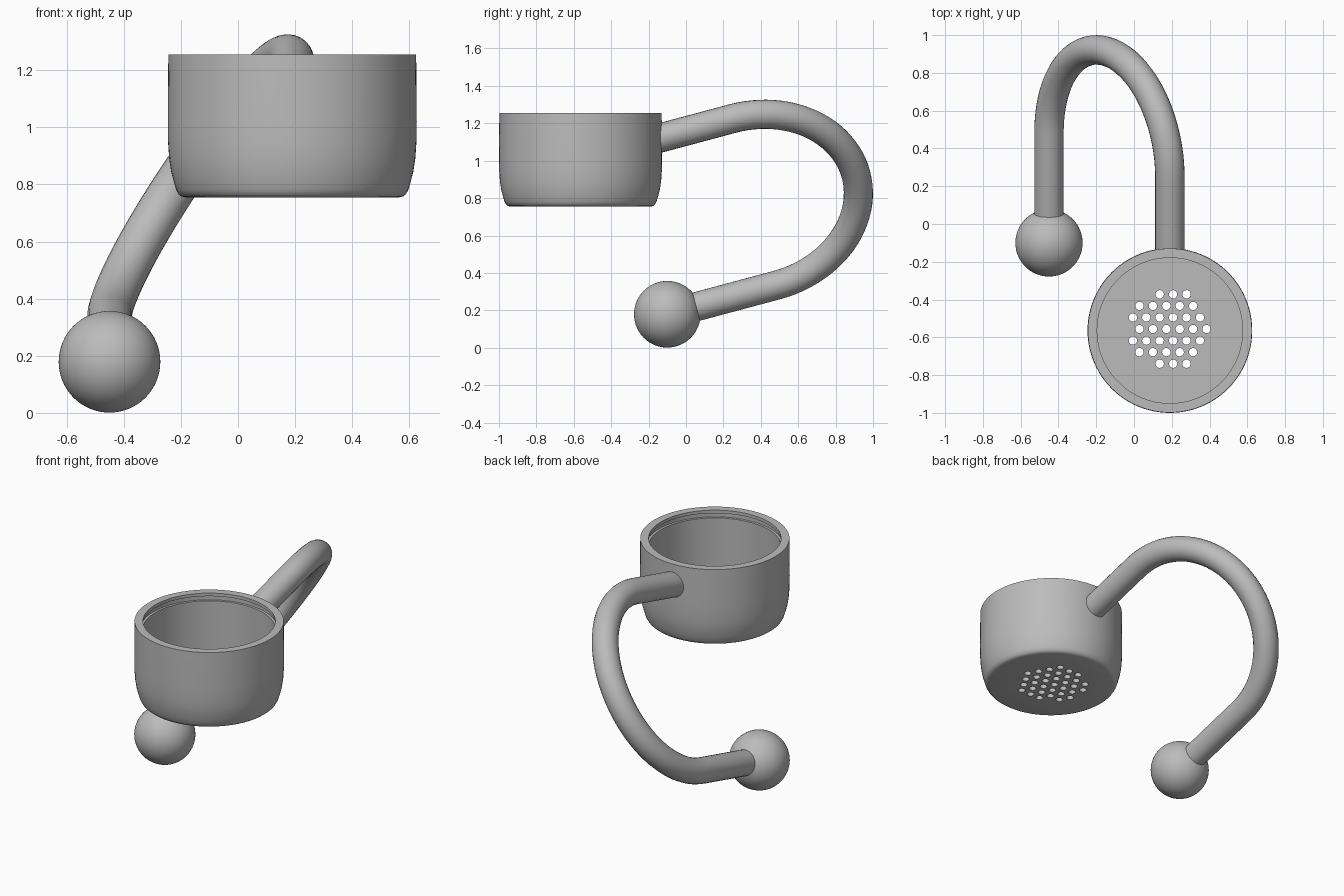
import bpy, bmesh, math
from mathutils import Vector, Matrix

if "Cube" in bpy.data.objects:
    bpy.data.objects.remove(bpy.data.objects["Cube"], do_unlink=True)

grey = bpy.data.materials.new("plain grey")
grey.use_nodes = True
grey.diffuse_color = (0.5, 0.5, 0.5, 1)
grey.node_tree.nodes["Principled BSDF"].inputs["Base Color"].default_value = (0.5, 0.5, 0.5, 1)

CUP = Vector((0.19, -0.564, 0))
BALL = Vector((-0.45, -0.1, 0.179))


def add_object(name, bm):
    mesh = bpy.data.meshes.new(name)
    bmesh.ops.recalc_face_normals(bm, faces=bm.faces)
    bm.to_mesh(mesh)
    bm.free()
    mesh.materials.append(grey)
    obj = bpy.data.objects.new(name, mesh)
    bpy.context.collection.objects.link(obj)
    return obj


def activate(obj):
    bpy.ops.object.select_all(action='DESELECT')
    obj.select_set(True)
    bpy.context.view_layer.objects.active = obj


def smooth(obj, degrees=30):
    activate(obj)
    bpy.ops.object.shade_smooth_by_angle(angle=math.radians(degrees))


def lathe(name, profile, centre, sides=96):
    """Turn a closed (radius, height) outline; the open ends become flat discs."""
    bm = bmesh.new()
    rings = [[bm.verts.new(centre + Vector((r * math.cos(a), r * math.sin(a), z)))
              for a in (math.tau * i / sides for i in range(sides))]
             for r, z in profile]
    for low, high in zip(rings, rings[1:]):
        for i in range(sides):
            j = (i + 1) % sides
            bm.faces.new((low[i], low[j], high[j], high[i]))
    bm.faces.new(rings[0])
    bm.faces.new(rings[-1])
    return add_object(name, bm)


# Cup: rounded base, straight wall, retaining groove under the rim, flat floor
outline = [(0.375, 0.755), (0.388, 0.758), (0.398, 0.766), (0.406, 0.78),
           (0.415, 0.81), (0.424, 0.845), (0.431, 0.89), (0.435, 0.95),
           (0.436, 1.02), (0.434, 1.255), (0.385, 1.255), (0.385, 1.235),
           (0.4, 1.235), (0.4, 1.205), (0.385, 1.205), (0.385, 0.805)]
cup = lathe("cup", outline, CUP)

# Drain holes: staggered rows cut through the floor
bm = bmesh.new()
pitch = 0.071
for row in range(-3, 4):
    first, count = [(0, 6), (0, 6), (0, 5), (2, 3)][abs(row)]
    left = -0.006 if row % 2 else 0.029
    for k in range(first, first + count):
        place = Matrix.Translation((left + k * pitch, -0.556 + row * 0.0613, 0.78))
        bmesh.ops.create_cone(bm, cap_ends=True, segments=20, radius1=0.022,
                              radius2=0.022, depth=0.2, matrix=place)
cutter = add_object("hole_cutter", bm)
cut = cup.modifiers.new("drain holes", 'BOOLEAN')
cut.operation = 'DIFFERENCE'
cut.solver = 'EXACT'
cut.object = cutter
activate(cup)
bpy.ops.object.modifier_apply(modifier=cut.name)
bpy.data.objects.remove(cutter, do_unlink=True)
smooth(cup)

# Hook arm: two parallel inclined legs joined by a tilted half circle
along = Vector((0, math.cos(math.radians(15)), math.sin(math.radians(15))))
middle = Vector((-0.13, 0.367, 0.78))
half = Vector((0.32, -0.119, 0.445))
bend = [middle + half * math.cos(t) + along * half.length * math.sin(t)
        for t in (math.pi * i / 48 for i in range(49))]
path = [bend[0] - along * ((bend[0].y + 0.153) / along.y)] + bend
path.append(bend[-1] - along * ((bend[-1].y - BALL.y) / along.y))
curve = bpy.data.curves.new("hook_arm", 'CURVE')
curve.dimensions = '3D'
curve.bevel_depth = 0.078
curve.bevel_resolution = 10
curve.use_fill_caps = True
spline = curve.splines.new('POLY')
spline.points.add(len(path) - 1)
for point, co in zip(spline.points, path):
    point.co = (*co, 1)
curve.materials.append(grey)
arm = bpy.data.objects.new("hook_arm", curve)
bpy.context.collection.objects.link(arm)
activate(arm)
bpy.ops.object.convert(target='MESH')
smooth(bpy.context.view_layer.objects.active)

# Ball end
bm = bmesh.new()
bmesh.ops.create_uvsphere(bm, u_segments=64, v_segments=32, radius=0.178,
                          matrix=Matrix.Translation(BALL))
smooth(add_object("ball_end", bm))
